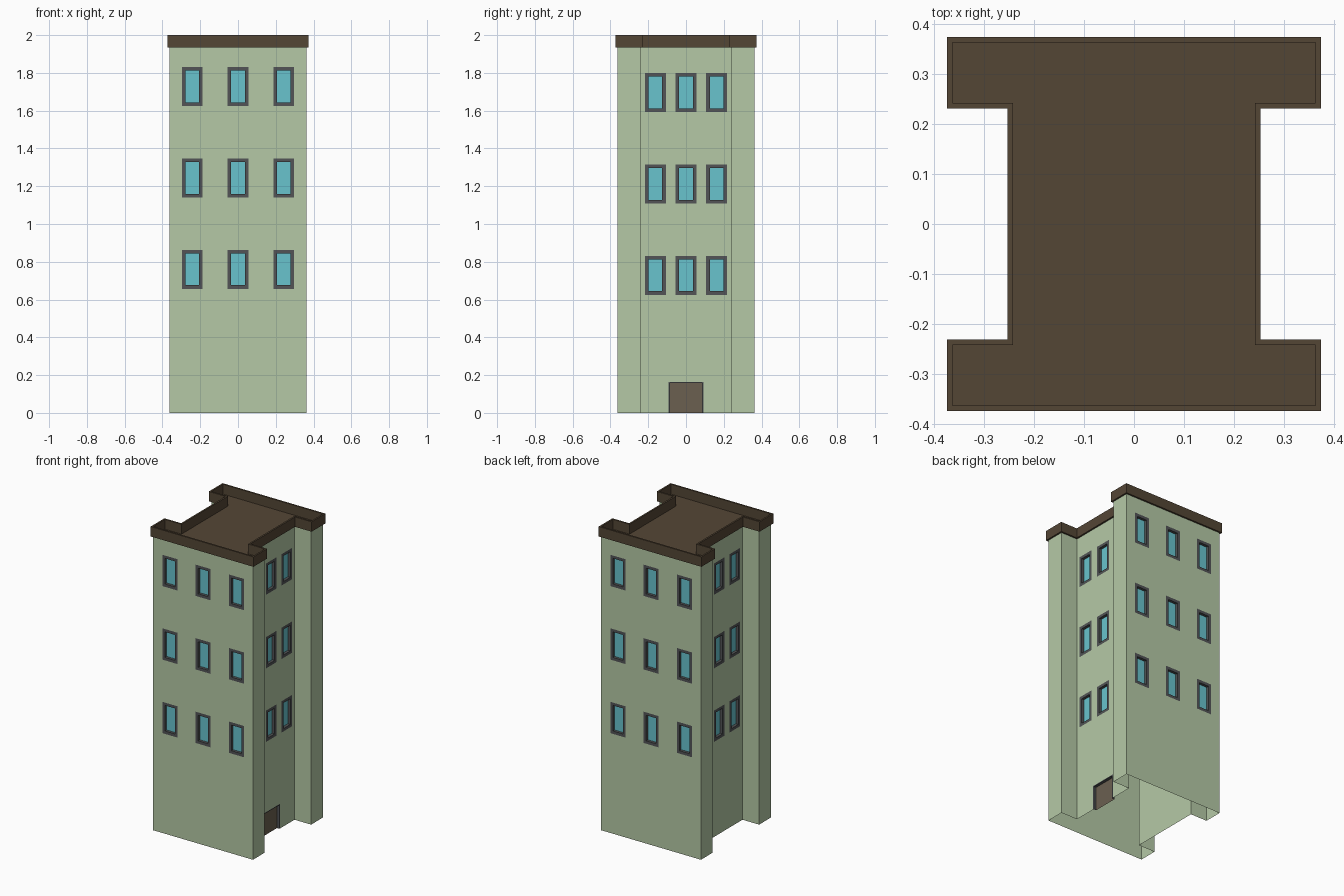
import bpy, bmesh
from mathutils import Matrix
from math import pi

if "Cube" in bpy.data.objects:
    bpy.data.objects.remove(bpy.data.objects["Cube"])

HALF, WEB, EAVE, TOP = 0.363, 0.242, 1.935, 2.0   # footprint half size, notch line, heights
OVER, DEPTH = 0.011, 0.018                        # parapet overhang, glass recess
WIN_W, WIN_H, BORDER = 0.11, 0.206, 0.019


def material(name, rgb):
    m = bpy.data.materials.new(name)
    lin = [((c / 255 + 0.055) / 1.055) ** 2.4 for c in rgb]
    m.diffuse_color = (*lin, 1)
    m.use_nodes = True
    m.node_tree.nodes["Principled BSDF"].inputs["Base Color"].default_value = m.diffuse_color
    return m


def quad(bm, pts, rot=Matrix()):
    bm.faces.new([bm.verts.new(rot @ Matrix.Translation(p).to_translation()) for p in pts])


def rect(bm, x0, x1, z0, z1, y, rot):
    quad(bm, [(x0, y, z0), (x1, y, z0), (x1, y, z1), (x0, y, z1)], rot)


def finish(bm, name, mat):
    bmesh.ops.remove_doubles(bm, verts=bm.verts, dist=1e-5)
    me = bpy.data.meshes.new(name)
    bm.to_mesh(me)
    bm.free()
    me.materials.append(mat)
    ob = bpy.data.objects.new(name, me)
    bpy.context.collection.objects.link(ob)
    return ob


def outline(o):
    """I-shaped footprint grown outward by o, counter-clockwise."""
    h, w, n = HALF + o, WEB + o, WEB - o
    right = [(h, -h), (h, -n), (w, -n), (w, n), (h, n), (h, h)]
    return right + [(-x, -y) for x, y in right]


def bridge(bm, a, b):
    for i in range(len(a)):
        j = (i + 1) % len(a)
        bm.faces.new((a[i], a[j], b[j], b[i]))


walls, frames, glass, door, door_frame = (bmesh.new() for _ in range(5))


def opening(fr, pane, hole, border, y, rot, sill=True):
    """Flush frame with a recessed pane, in a panel facing -y."""
    x0, x1, z0, z1 = hole
    a, b, d = x0 + border, x1 - border, z1 - border
    c = z0 + border if sill else z0
    outer = [(x0, z0), (x1, z0), (x1, z1), (x0, z1)]
    inner = [(a, c), (b, c), (b, d), (a, d)]
    for i in range(0 if sill else 1, 4):
        j = (i + 1) % 4
        (p, q), (r, s) = (outer[i], outer[j]), (inner[j], inner[i])
        quad(fr, [(p[0], y, p[1]), (q[0], y, q[1]), (r[0], y, r[1]), (s[0], y, s[1])], rot)
        quad(fr, [(s[0], y, s[1]), (r[0], y, r[1]),
                  (r[0], y + DEPTH, r[1]), (s[0], y + DEPTH, s[1])], rot)
    rect(pane, a, b, c, d, y + DEPTH, rot)


def facade(dist, half, spacing, top_row, angle, has_door=False):
    """Wall panel with a 3 x 3 set of windows cut into it."""
    rot, y = Matrix.Rotation(angle, 3, 'Z'), -dist
    holes = []
    for i in (-1, 0, 1):
        for k in range(3):
            x, z = i * spacing, top_row - k * 0.484
            holes.append((x - WIN_W / 2, x + WIN_W / 2, z - WIN_H / 2, z + WIN_H / 2))
            opening(frames, glass, holes[-1], BORDER, y, rot)
    if has_door:
        holes.append((-0.092, 0.092, 0, 0.163))
        opening(door_frame, door, holes[-1], 0.006, y, rot, sill=False)
    xs = sorted({-half, half, *(v for h in holes for v in h[:2])})
    zs = sorted({0, EAVE, *(v for h in holes for v in h[2:])})
    for x0, x1 in zip(xs, xs[1:]):
        for z0, z1 in zip(zs, zs[1:]):
            cx, cz = (x0 + x1) / 2, (z0 + z1) / 2
            if not any(h[0] < cx < h[1] and h[2] < cz < h[3] for h in holes):
                rect(walls, x0, x1, z0, z1, y, rot)


# Four facades: front/back wide, right/left in the notches
facade(HALF, HALF, 0.242, 1.728, 0)
facade(HALF, HALF, 0.242, 1.728, pi)
facade(WEB, WEB, 0.162, 1.696, pi / 2, has_door=True)
facade(WEB, WEB, 0.162, 1.696, -pi / 2)

# Plain wing ends and notch returns
pts = outline(0)
for i in (0, 1, 3, 4, 6, 7, 9, 10):
    p, q = pts[i], pts[(i + 1) % 12]
    quad(walls, [(*p, 0), (*q, 0), (*q, EAVE), (*p, EAVE)], Matrix.Identity(3))

finish(walls, "walls", material("wall_green", (181, 201, 166)))
dark = material("frame_grey", (82, 84, 86))
finish(frames, "window_frames", dark)
finish(glass, "window_glass", material("glass_blue", (104, 196, 206)))
finish(door_frame, "door_frame", dark)
finish(door, "door", material("door_brown", (107, 96, 80)))

# Roof slab with thin overhanging parapet
roof = bmesh.new()
ring = lambda o, z: [roof.verts.new((x, y, z)) for x, y in outline(o)]
out_low, out_top = ring(OVER, EAVE), ring(OVER, TOP)
in_top, in_low = ring(0, TOP), ring(0, EAVE)
bridge(roof, out_low, out_top)
bridge(roof, out_top, in_top)
bridge(roof, in_top, in_low)
bridge(roof, in_low, out_low)
roof.faces.new(in_low)
finish(roof, "roof_parapet", material("roof_brown", (84, 70, 53)))
